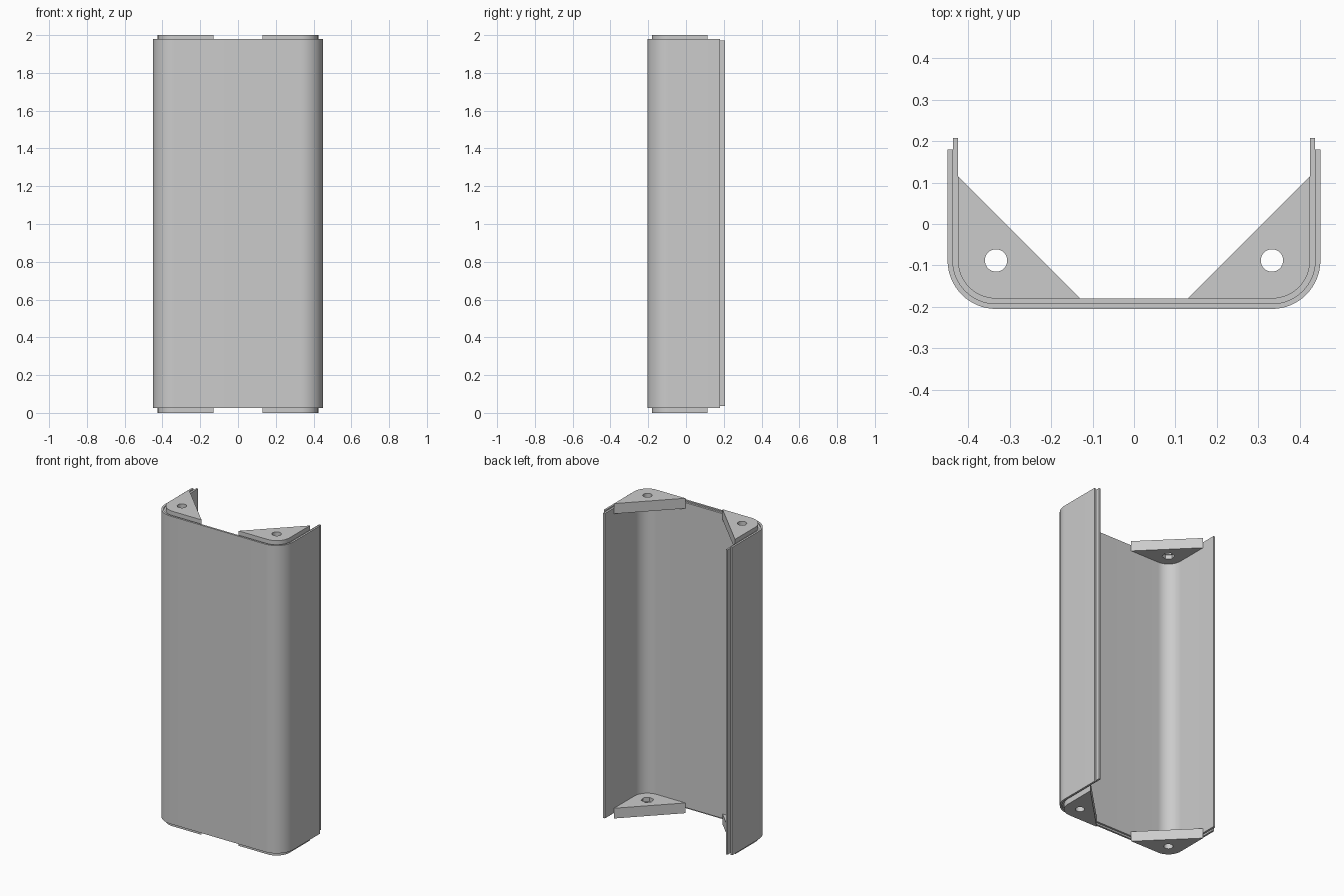
import bpy, bmesh
from math import sin, cos, pi
from mathutils import Vector

cube = bpy.data.objects.get("Cube")
if cube:
    bpy.data.objects.remove(cube, do_unlink=True)

CX, CY = 0.333, -0.088                       # centre of the rounded corner and bolt hole
R_OUT, R_MID, R_IN = 0.117, 0.1045, 0.092    # concentric sheet surfaces
HEIGHT, PLATE = 2.0, 0.065

grey = bpy.data.materials.new("light grey")
grey.use_nodes = True
grey.diffuse_color = (0.6, 0.6, 0.6, 1)
grey.node_tree.nodes["Principled BSDF"].inputs["Base Color"].default_value = (0.6, 0.6, 0.6, 1)


def corner(radius, steps=16):
    """Rounded front corner on the +x side, from the side round to the front."""
    return [(CX + radius * cos(a), CY - radius * sin(a))
            for a in (pi / 2 * i / steps for i in range(steps + 1))]


def prism(name, outline, z0, z1):
    """Extrude a closed outline between two heights."""
    bm = bmesh.new()
    face = bm.faces.new([bm.verts.new((x, y, z0)) for x, y in outline])
    top = bmesh.ops.extrude_face_region(bm, geom=[face])["geom"]
    bmesh.ops.translate(bm, vec=Vector((0, 0, z1 - z0)),
                        verts=[v for v in top if isinstance(v, bmesh.types.BMVert)])
    bmesh.ops.recalc_face_normals(bm, faces=bm.faces)
    mesh = bpy.data.meshes.new(name)
    bm.to_mesh(mesh)
    bm.free()
    mesh.materials.append(grey)
    obj = bpy.data.objects.new(name, mesh)
    bpy.context.collection.objects.link(obj)
    return obj


def select(obj):
    bpy.ops.object.select_all(action="DESELECT")
    obj.select_set(True)
    bpy.context.view_layer.objects.active = obj


def smooth(obj):
    select(obj)
    bpy.ops.object.shade_smooth_by_angle(angle=pi / 6)


def cut(obj, cutter):
    mod = obj.modifiers.new("cut", "BOOLEAN")
    mod.operation, mod.object, mod.solver = "DIFFERENCE", cutter, "EXACT"
    select(obj)
    bpy.ops.object.modifier_apply(modifier=mod.name)
    bpy.data.objects.remove(cutter, do_unlink=True)


def polygon(cx, radius, sides, turn=0.0):
    return [(cx + radius * cos(turn + 2 * pi * i / sides),
             CY + radius * sin(turn + 2 * pi * i / sides)) for i in range(sides)]


def channel(name, r_outer, r_inner, y_back, z0, z1):
    """U-shaped sheet, open at the back."""
    def path(r):
        half = [(CX + r, y_back)] + corner(r)
        return half + [(-x, y) for x, y in reversed(half)]
    smooth(prism(name, path(r_outer) + path(r_inner)[::-1], z0, z1))


# Two nested sheets, the inner one standing proud at the back
channel("outer_shell", R_OUT, R_MID, 0.18, 0.025, 1.98)
channel("inner_shell", R_MID, R_IN, 0.207, 0.036, 1.972)

# Triangular corner plates with a bolt hole and a nut pocket on the inward face
for side, sx in (("left", 1), ("right", -1)):
    outline = [(sx * x, y) for x, y in [(CX + R_IN, 0.115)] + corner(R_IN) + [(0.13, CY - R_IN)]]
    for end, z0, pocket_z in (("bottom", 0, PLATE), ("top", HEIGHT - PLATE, HEIGHT - PLATE)):
        plate = prism(f"{end}_{side}_corner_plate", outline, z0, z0 + PLATE)
        cut(plate, prism("hole_cutter", polygon(sx * CX, 0.027, 32), z0 - 0.1, z0 + 0.2))
        cut(plate, prism("pocket_cutter", polygon(sx * CX, 0.037, 6, sx * pi / 4),
                         pocket_z - 0.025, pocket_z + 0.025))
        smooth(plate)
